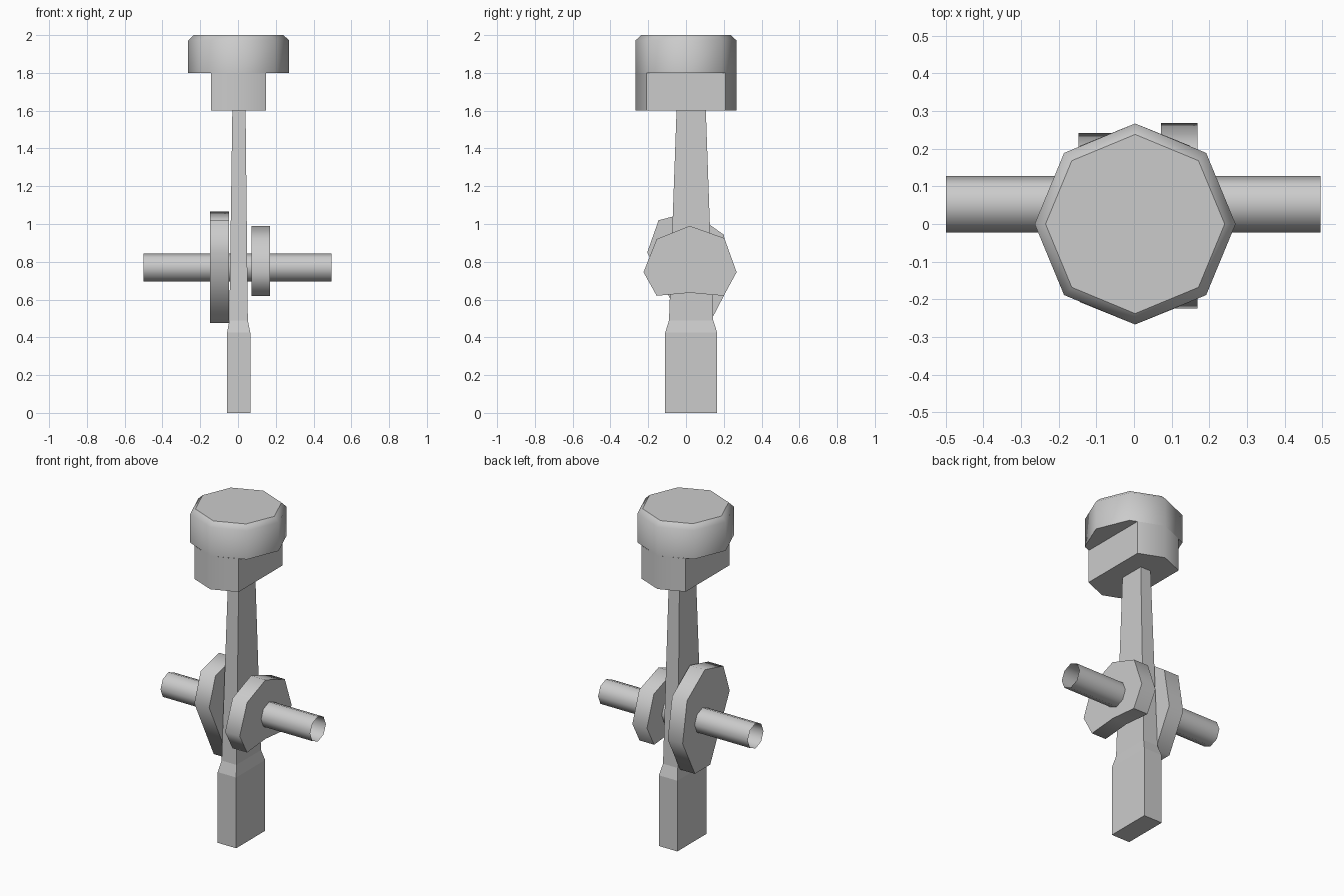
import bpy, bmesh, math

if "Cube" in bpy.data.objects:
    bpy.data.objects.remove(bpy.data.objects["Cube"])


def loft(name, rings, caps=(True, True), smooth=None):
    """Skin a list of equal-length point rings, optionally closing each end."""
    bm = bmesh.new()
    rows = [[bm.verts.new(p) for p in ring] for ring in rings]
    n = len(rows[0])
    for a, b in zip(rows, rows[1:]):
        for i in range(n):
            j = (i + 1) % n
            bm.faces.new((a[i], a[j], b[j], b[i]))
    if caps[0]:
        bm.faces.new(rows[0][::-1])
    if caps[1]:
        bm.faces.new(rows[-1])
    bmesh.ops.recalc_face_normals(bm, faces=bm.faces)
    mesh = bpy.data.meshes.new(name)
    bm.to_mesh(mesh)
    bm.free()
    obj = bpy.data.objects.new(name, mesh)
    bpy.context.collection.objects.link(obj)
    if smooth:
        bpy.ops.object.select_all(action='DESELECT')
        bpy.context.view_layer.objects.active = obj
        obj.select_set(True)
        bpy.ops.object.shade_smooth_by_angle(angle=math.radians(smooth))
    return obj


def octagon(r, cx=0.0, cy=0.0):
    return [(cx + r * math.cos(i * math.pi / 4), cy + r * math.sin(i * math.pi / 4))
            for i in range(8)]


def flat_ring(points, z):
    return [(x, y, z) for x, y in points]


def side_ring(points, x):
    return [(x, y, z) for y, z in points]


def box_ring(x0, x1, y0, y1, z):
    return [(x0, y0, z), (x1, y0, z), (x1, y1, z), (x0, y1, z)]


# Piston crown with chamfered top
CX, R = 0.003, 0.267
loft("piston_crown", [flat_ring(octagon(R, CX), 1.8),
                      flat_ring(octagon(R, CX), 1.972),
                      flat_ring(octagon(R - 0.029, CX), 2.0)], smooth=46)

# Piston skirt: the octagon with both x sides cut flat
w, d = 0.146, 0.208
skirt = [(CX + x, y) for x, y in
         [(w, -d), (w, d), (0, R), (-w, d), (-w, -d), (0, -R)]]
loft("piston_skirt", [flat_ring(skirt, 1.6), flat_ring(skirt, 1.8)],
     caps=(True, False), smooth=46)

# Connecting rod: wide foot, tapered stem
loft("connecting_rod", [box_ring(-0.058, 0.065, -0.11, 0.165, 0.0),
                        box_ring(-0.058, 0.065, -0.11, 0.165, 0.425),
                        box_ring(-0.046, 0.052, -0.09, 0.144, 0.49),
                        box_ring(-0.030, 0.040, -0.05, 0.105, 1.6)])

# Crankshaft: open-ended tube
shaft = octagon(0.075, 0.053, 0.77)
loft("crankshaft", [side_ring(shaft, -0.5), side_ring(shaft, 0.495)],
     caps=(False, False), smooth=50)

# Crank webs: two uneven plates beside the rod
webs = {
    "right_crank_web": (0.072, 0.169,
                        [(0.02, 0.99), (0.203, 0.925), (0.268, 0.745), (0.2, 0.62),
                         (0.02, 0.636), (-0.155, 0.62), (-0.225, 0.745), (-0.155, 0.92)]),
    "left_crank_web": (-0.147, -0.048,
                       [(0.03, 1.065), (0.2, 0.943), (0.242, 0.70), (0.125, 0.475),
                        (-0.02, 0.475), (-0.205, 0.85), (-0.145, 1.02)]),
}
for name, (x0, x1, outline) in webs.items():
    loft(name, [side_ring(outline, x0), side_ring(outline, x1)], smooth=66)
